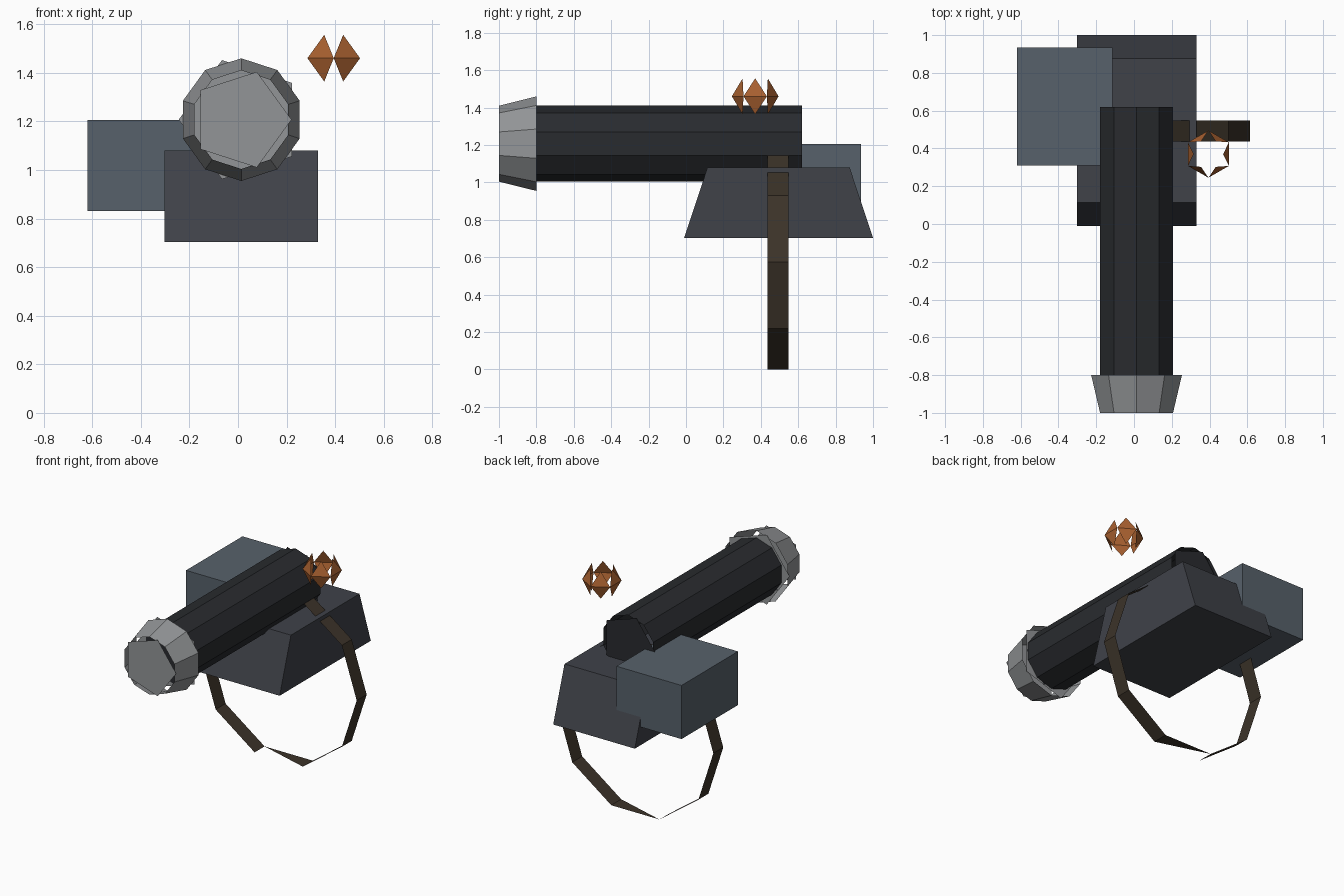
import bpy
import bmesh
from math import cos, sin, pi, radians

if "Cube" in bpy.data.objects:
    bpy.data.objects.remove(bpy.data.objects["Cube"])


def mat(name, rgb):
    m = bpy.data.materials.new(name)
    m.diffuse_color = (*rgb, 1)
    m.use_nodes = True
    m.node_tree.nodes["Principled BSDF"].inputs["Base Color"].default_value = m.diffuse_color
    return m


dark = mat("dark_metal", (0.022, 0.024, 0.028))
slate = mat("slate", (0.050, 0.054, 0.066))
steel = mat("blue_grey", (0.095, 0.120, 0.145))
light = mat("light_metal", (0.29, 0.30, 0.31))
leather = mat("brown_strap", (0.045, 0.033, 0.022))
copper = mat("copper", (0.40, 0.12, 0.03))


def finish(name, bm, material, recalc=True):
    if recalc:
        bmesh.ops.recalc_face_normals(bm, faces=bm.faces)
    me = bpy.data.meshes.new(name)
    bm.to_mesh(me)
    bm.free()
    me.materials.append(material)
    ob = bpy.data.objects.new(name, me)
    bpy.context.collection.objects.link(ob)
    return ob


def ring(bm, cx, cz, r, y, n, start):
    """Regular polygon of verts around the y axis."""
    return [bm.verts.new((cx + r * cos(radians(start) + 2 * pi * i / n), y,
                          cz + r * sin(radians(start) + 2 * pi * i / n)))
            for i in range(n)]


def skin(bm, a, b, skip=()):
    n = len(a)
    for i in range(n):
        if i not in skip:
            bm.faces.new((a[i], a[(i + 1) % n], b[(i + 1) % n], b[i]))


def capped_tube(name, y0, y1, r0, r1, material):
    """Ten-sided tube closed by loose five-sided caps."""
    cx, cz = 0.0135, 1.207
    bm = bmesh.new()
    skin(bm, ring(bm, cx, cz, r0, y0, 10, 90), ring(bm, cx, cz, r1, y1, 10, 90))
    bm.faces.new(ring(bm, cx, cz, r0 * 1.02, y0, 5, 0))
    bm.faces.new(ring(bm, cx, cz, r1 * 1.02, y1, 5, 180)[::-1])
    # tube and caps are wound outward already
    return finish(name, bm, material, recalc=False)


def box(name, x, y_low, y_high, z, material):
    """Box with separate depth ranges at bottom and top."""
    bm = bmesh.new()
    profile = [(y_low[0], z[0]), (y_low[1], z[0]), (y_high[1], z[1]), (y_high[0], z[1])]
    a = [bm.verts.new((x[0], *p)) for p in profile]
    b = [bm.verts.new((x[1], *p)) for p in profile]
    bm.faces.new(a)
    bm.faces.new(b)
    skin(bm, a, b)
    return finish(name, bm, material)


# Barrel and flared muzzle
barrel = capped_tube("barrel", -0.80, 0.62, 0.203, 0.203, dark)
muzzle = capped_tube("muzzle", -1.00, -0.80, 0.203, 0.2525, light)
for ob in (barrel, muzzle):
    ob.data.flip_normals()
    bm = bmesh.new()
    bm.from_mesh(ob.data)
    bmesh.ops.recalc_face_normals(bm, faces=[f for f in bm.faces if len(f.verts) == 4])
    for f in bm.faces:
        # front cap faces -y, back cap faces +y
        if len(f.verts) == 5:
            mid = sum(v.co.y for v in bm.verts) / len(bm.verts)
            if f.normal.y * (f.calc_center_median().y - mid) < 0:
                f.normal_flip()
    bm.to_mesh(ob.data)
    bm.free()

# Receiver body and side box
box("receiver", (-0.303, 0.33), (-0.01, 1.0), (0.115, 0.875), (0.703, 1.08), slate)
box("side_box", (-0.62, -0.115), (0.31, 0.935), (0.31, 0.935), (0.83, 1.206), steel)

# Carry strap: thin ten-sided band, its bottom panel tapering to a point
bm = bmesh.new()
front = ring(bm, 0.01, 0.575, 0.605, 0.437, 10, 0)
back = ring(bm, 0.01, 0.575, 0.605, 0.547, 10, 0)
skin(bm, front, back, skip=(7,))
bm.faces.new((front[8], back[8], back[7]))
finish("strap", bm, leather)

# Copper bead: open band of triangles above and below a six-sided equator
bm = bmesh.new()
cx, cy, cz, r = 0.394, 0.37, 1.46, 0.125
hexa = [bm.verts.new((cx + r * cos(pi / 2 + i * pi / 3),
                      cy + r * sin(pi / 2 + i * pi / 3), cz)) for i in range(6)]
for i in range(6):
    a = pi / 2 + (i + 0.5) * pi / 3
    for s in (1, -1):
        tip = bm.verts.new((cx + 0.078 * cos(a), cy + 0.078 * sin(a), cz + s * 0.096))
        tri = (hexa[i], hexa[(i + 1) % 6], tip)
        bm.faces.new(tri if s > 0 else tri[::-1])
finish("bead", bm, copper, recalc=False)
